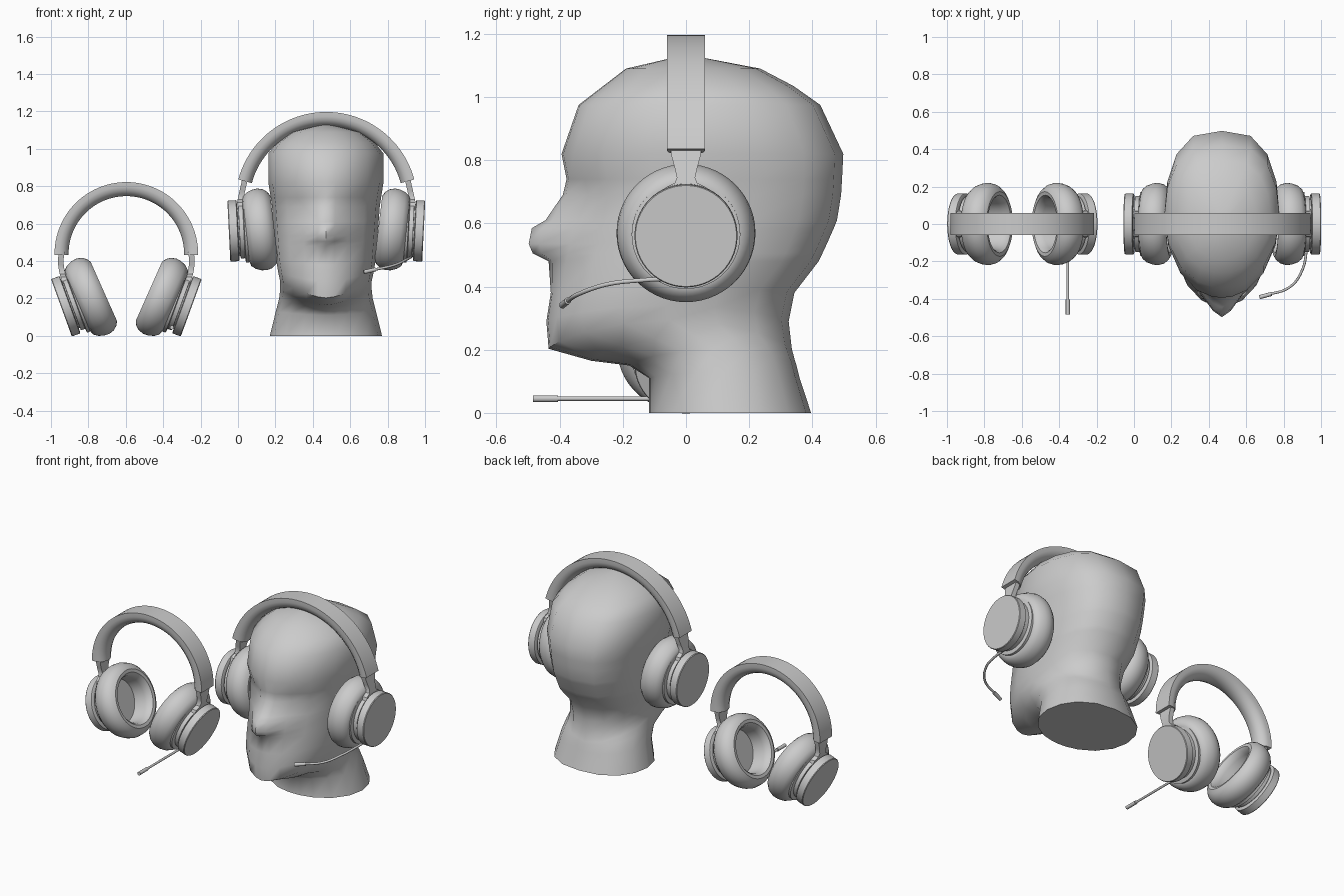
import bpy, bmesh
from math import sin, cos, pi, radians
from mathutils import Vector, Matrix

if "Cube" in bpy.data.objects:
    bpy.data.objects.remove(bpy.data.objects["Cube"])


def select(ob):
    bpy.ops.object.select_all(action='DESELECT')
    ob.select_set(True)
    bpy.context.view_layer.objects.active = ob


def loft(name, rings, loop=False, smooth=35, matrix=None):
    """Skin a list of closed point rings into one mesh object."""
    bm = bmesh.new()
    vs = [[bm.verts.new(p) for p in ring] for ring in rings]
    n, m = len(vs), len(vs[0])
    for i in range(n if loop else n - 1):
        a, b = vs[i], vs[(i + 1) % n]
        for j in range(m):
            k = (j + 1) % m
            bm.faces.new((a[j], a[k], b[k], b[j]))
    if not loop:
        bm.faces.new(vs[0])
        bm.faces.new(vs[-1])
    bmesh.ops.recalc_face_normals(bm, faces=bm.faces)
    me = bpy.data.meshes.new(name)
    bm.to_mesh(me)
    bm.free()
    ob = bpy.data.objects.new(name, me)
    bpy.context.collection.objects.link(ob)
    if matrix:
        ob.matrix_world = matrix
    select(ob)
    bpy.ops.object.shade_smooth_by_angle(angle=radians(smooth))
    return ob


def lathe(name, profile, matrix, loop=False, n=56):
    """Revolve (radius, height) points around local z."""
    rings = [[(r * cos(2 * pi * j / n), r * sin(2 * pi * j / n), h)
              for j in range(n)] for r, h in profile]
    return loft(name, rings, loop=loop, matrix=matrix)


def tube(name, pts, radius):
    """Round rod along a smooth path, converted to mesh."""
    cu = bpy.data.curves.new(name, 'CURVE')
    cu.dimensions = '3D'
    cu.bevel_depth, cu.bevel_resolution, cu.use_fill_caps = radius, 3, True
    sp = cu.splines.new('BEZIER')
    sp.bezier_points.add(len(pts) - 1)
    for bp, p in zip(sp.bezier_points, pts):
        bp.co = p
        bp.handle_left_type = bp.handle_right_type = 'AUTO'
    ob = bpy.data.objects.new(name, cu)
    bpy.context.collection.objects.link(ob)
    select(ob)
    bpy.ops.object.convert(target='MESH')
    bpy.ops.object.shade_smooth_by_angle(angle=radians(40))


BAND = [(0, -.06), (0, .06), (-.025, .06), (-.045, .055), (-.065, .038), (-.075, .014),
        (-.075, -.014), (-.065, -.038), (-.045, -.055), (-.025, -.06)]
HOUSING = [(.001, 0), (.16, 0), (.163, .004), (.163, .046), (.158, .049), (.135, .05), (.135, .056),
           (.149, .057), (.149, .08), (.172, .084), (.172, .1), (.14, .125), (.001, .125)]
CUSHION = [(.13, -.07), (.165, -.078), (.188, -.07), (.206, -.048), (.217, -.018), (.22, .01),
           (.212, .04), (.194, .063), (.173, .075), (.154, .073), (.141, .058), (.134, .03)]


def headset(tag, cx, top, radius, sweep, disc_x, disc_z, tilt, mic, tip):
    # padded headband arc
    zc = top - radius
    steps = 48
    rings = []
    for i in range(steps + 1):
        a = radians(sweep) * (2 * i / steps - 1)
        rings.append([(cx + (radius + d) * sin(a), y, zc + (radius + d) * cos(a)) for d, y in BAND])
    loft(tag + "_headband", rings)
    for s, side in ((-1, "left"), (1, "right")):
        # speaker housing, lathed about its tilted axis
        def frame(deg):
            axis = Vector((-s * cos(radians(deg)), 0, sin(radians(deg))))
            return axis, axis.to_track_quat('Z', 'Y').to_matrix().to_4x4()
        origin = Vector((cx + s * disc_x, 0, disc_z))
        axis, rot = frame(tilt)
        lathe(f"{tag}_{side}_housing", HOUSING, Matrix.Translation(origin) @ rot)
        # soft ear cushion, tipped a little further
        _, rot2 = frame(tilt + 4)
        lathe(f"{tag}_{side}_cushion", CUSHION, Matrix.Translation(origin + axis * .168) @ rot2, loop=True)
        # stem from the band end to the housing neck
        a = radians(sweep)
        r = radius - .038
        p0 = Vector((cx + s * r * sin(a), 0, zc + r * cos(a) + .015))
        up = Vector((s * sin(radians(tilt)), 0, cos(radians(tilt))))
        p1 = origin + axis * .066 + up * .15
        p2 = origin + axis * .066 + up * .1
        bulge = Vector((-s * cos(a) * .03 + s * .008, 0, 0))
        secs = []
        for t, w in ((0, .05), (.25, .045), (.5, .036), (.75, .029), (.88, .035), (1, .065)):
            secs.append((p0.lerp(p1, t) + bulge * 4 * t * (1 - t), w))
        secs.append((p2, .08))
        loft(f"{tag}_{side}_stem", [[(p.x - .015, -w, p.z), (p.x + .015, -w, p.z),
                                     (p.x + .015, w, p.z), (p.x - .015, w, p.z)] for p, w in secs])
    # microphone boom and foam tip
    tube(tag + "_mic_boom", mic, .007)
    tube(tag + "_mic_tip", tip, .011)


headset("free", -.597, .822, .384, 91, .347, .15, 20,
        [(-.354, -.03, .045), (-.354, -.25, .045), (-.354, -.45, .045)],
        [(-.354, -.405, .045), (-.354, -.485, .045)])
headset("worn", .472, 1.197, .487, 75, .521, .56, 2.8,
        [(.928, -.04, .425), (.922, -.14, .42), (.9, -.245, .408), (.834, -.336, .378), (.70, -.382, .348)],
        [(.735, -.374, .355), (.672, -.391, .341)])

# mannequin head slices: z, front y, back y, half width, nose offset, eye inset, side lift
SLICES = [(0, -.117, .396, .30, 0, 0, 0), (.11, -.117, .36, .268, 0, 0, .02),
          (.15, -.18, .35, .25, 0, 0, .05), (.165, -.30, .345, .245, 0, 0, .08),
          (.203, -.435, .335, .245, 0, 0, .09), (.29, -.442, .325, .255, 0, 0, .05),
          (.38, -.428, .343, .265, 0, 0, .02), (.48, -.415, .42, .272, .02, 0, 0),
          (.505, -.41, .432, .274, .075, 0, 0), (.535, -.403, .446, .276, .095, 0, 0),
          (.585, -.395, .468, .28, .093, 0, 0), (.61, -.39, .478, .282, .055, .01, 0),
          (.69, -.375, .491, .288, .015, .03, 0), (.74, -.375, .494, .295, .003, .015, 0),
          (.82, -.394, .498, .308, 0, 0, 0), (.975, -.34, .425, .308, 0, 0, 0),
          (1.035, -.262, .34, .26, 0, 0, 0), (1.09, -.19, .235, .185, 0, 0, 0),
          (1.127, -.03, .04, .03, 0, 0, 0)]
HALF = [0, 9, 24, 45, 68, 90, 113, 136, 160]
ANGLES = HALF + [180] + [360 - a for a in HALF[:0:-1]]
rings = []
for z, yf, yb, w, nose, eye, lift in SLICES:
    mid = min(.06, yf + (yb - yf) * .5) if z > .16 else yf + (yb - yf) * .5
    full = .65 if z > .4 else .8
    ring = []
    for deg in ANGLES:
        c, s = cos(radians(deg)), sin(radians(deg))
        side = 1 if s >= 0 else -1
        y = mid - (mid - yf) * c if c > 0 else mid - (yb - mid) * c
        x = w * side * abs(s) ** (full if c < 0 else .95)
        if deg == 0:
            y -= nose
        elif deg in (9, 351):
            y -= nose * .7
        elif deg in (24, 336):
            y += eye
        ring.append((.47 + x, y, z + lift * abs(s) ** 1.5))
    rings.append(ring)
loft("mannequin_head", rings, smooth=60)
